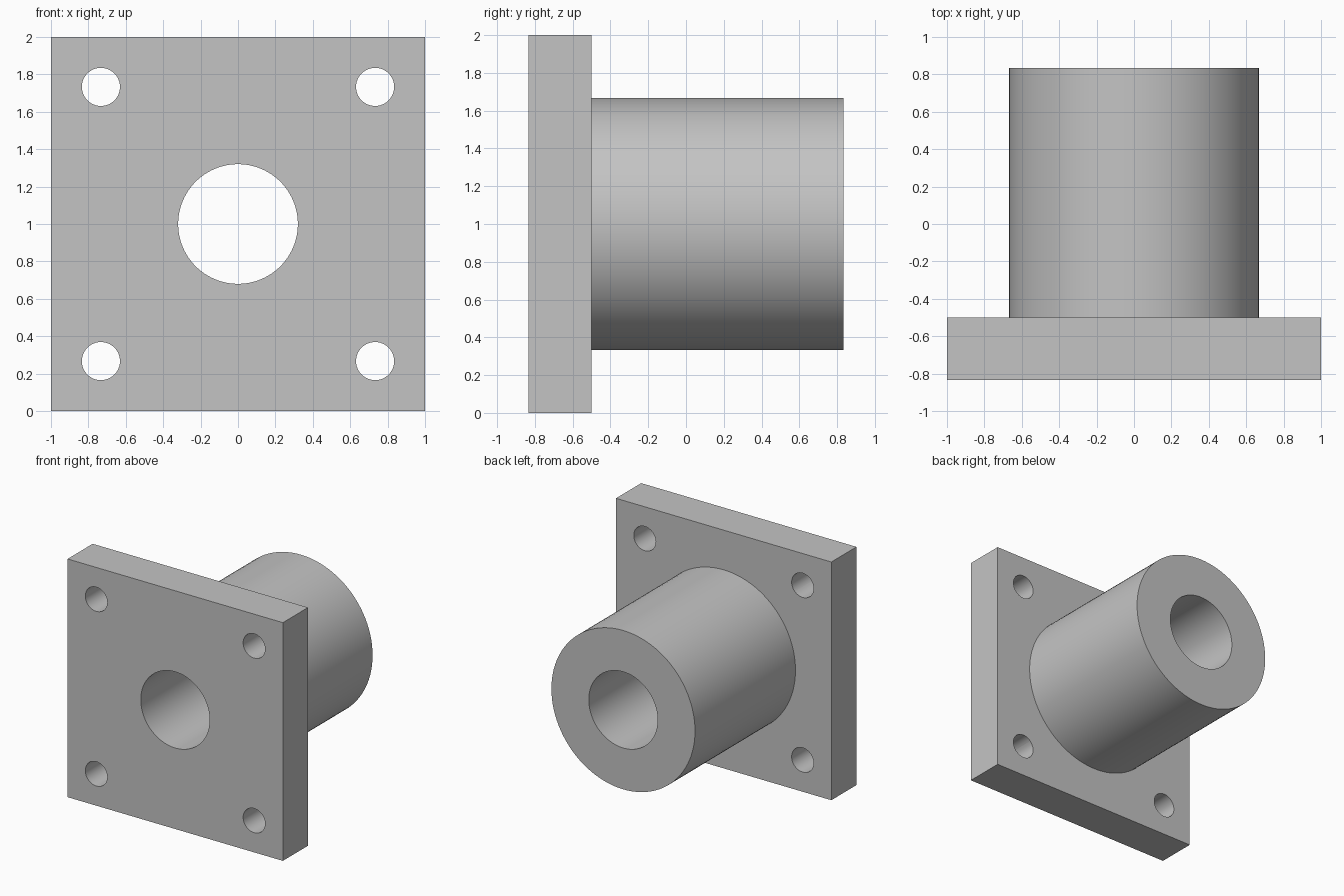
import bpy
import math

if "Cube" in bpy.data.objects:
    bpy.data.objects.remove(bpy.data.objects["Cube"], do_unlink=True)

FRONT, PLATE_BACK, BACK = -0.833, -0.5, 0.833
CENTRE_Z = 1.0
BOLT_OFFSET = 0.733

grey = bpy.data.materials.new("plain grey")
grey.use_nodes = True
colour = (0.55, 0.55, 0.55, 1.0)
grey.diffuse_color = colour
grey.node_tree.nodes["Principled BSDF"].inputs["Base Color"].default_value = colour


def rod(name, radius, x, z, y0, y1, sides=96):
    """Cylinder running along y from y0 to y1."""
    bpy.ops.mesh.primitive_cylinder_add(
        vertices=sides, radius=radius, depth=y1 - y0,
        location=(x, (y0 + y1) / 2, z), rotation=(math.pi / 2, 0, 0))
    obj = bpy.context.object
    obj.name = name
    obj.data.materials.append(grey)
    return obj


def combine(body, tool, operation):
    """Apply a boolean to the body and discard the tool."""
    tool.hide_render = True
    mod = body.modifiers.new(tool.name, "BOOLEAN")
    mod.operation = operation
    mod.solver = "EXACT"
    mod.object = tool
    bpy.context.view_layer.objects.active = body
    bpy.ops.object.modifier_apply(modifier=mod.name)
    bpy.data.objects.remove(tool, do_unlink=True)


# Square mounting plate
bpy.ops.mesh.primitive_cube_add(size=1, location=(0, (FRONT + PLATE_BACK) / 2, CENTRE_Z))
flange = bpy.context.object
flange.name = "flanged_sleeve"
flange.scale = (2, PLATE_BACK - FRONT, 2)
bpy.ops.object.transform_apply(location=True, rotation=True, scale=True)
flange.data.materials.append(grey)

# Round sleeve rooted inside the plate
combine(flange, rod("sleeve", 0.667, 0, CENTRE_Z, PLATE_BACK - 0.1, BACK), "UNION")

# Central bore through plate and sleeve
combine(flange, rod("bore", 0.32, 0, CENTRE_Z, FRONT - 0.1, BACK + 0.1), "DIFFERENCE")

# Four bolt holes in the plate corners
for sx in (-1, 1):
    for sz in (-1, 1):
        hole = rod("bolt_hole", 0.102, sx * BOLT_OFFSET, CENTRE_Z + sz * BOLT_OFFSET,
                   FRONT - 0.1, PLATE_BACK + 0.1, 48)
        combine(flange, hole, "DIFFERENCE")

# Smooth round walls, crisp edges
bpy.ops.object.select_all(action="DESELECT")
flange.select_set(True)
bpy.context.view_layer.objects.active = flange
bpy.ops.object.shade_smooth_by_angle(angle=math.radians(30))
